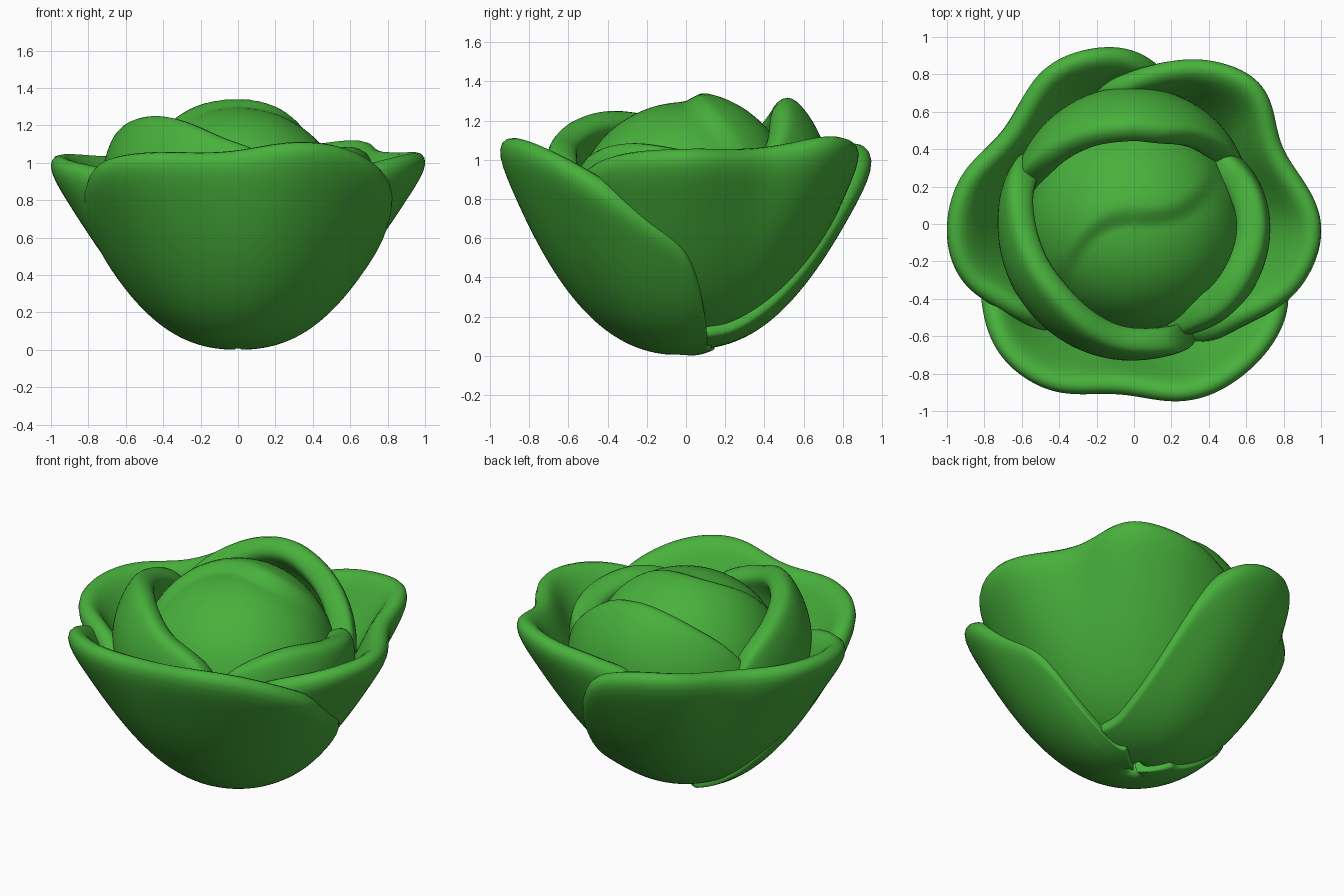
import bpy, bmesh, math

if "Cube" in bpy.data.objects:
    bpy.data.objects.remove(bpy.data.objects["Cube"])

green = bpy.data.materials.new("leaf_green")
green.diffuse_color = (0.065, 0.44, 0.045, 1)
green.use_nodes = True
green.node_tree.nodes["Principled BSDF"].inputs["Base Color"].default_value = green.diffuse_color


def interp(keys, a):
    """Smooth Hermite interpolation of (azimuth, flare, rim height) keys."""
    i = 0
    while i < len(keys) - 2 and a > keys[i + 1][0]:
        i += 1
    k0, k1 = keys[i], keys[i + 1]
    kp, kn = keys[max(i - 1, 0)], keys[min(i + 2, len(keys) - 1)]
    h = k1[0] - k0[0]
    s = (a - k0[0]) / h
    out = []
    for c in (1, 2):
        m0 = (k1[c] - kp[c]) / (k1[0] - kp[0]) * h
        m1 = (kn[c] - k0[c]) / (kn[0] - k0[0]) * h
        out.append((2*s**3 - 3*s**2 + 1) * k0[c] + (s**3 - 2*s**2 + s) * m0
                   + (3*s**2 - 2*s**3) * k1[c] + (s**3 - s**2) * m1)
    return out


def open_column(tuck, base):
    """Bowl profile for outer leaves, flaring at the rim."""
    def col(t, flare, top):
        t = 0.03 + 0.97 * t
        body = 0.99 * (max(top, 0.02) / 1.05) ** 0.417
        r = body * t * (1 - tuck * (1 - t**4)) + flare * t**5
        return r, base + (top - base) * t**2.4
    return col


def closed_column(t, flare, top):
    """Egg-shaped profile for inner leaves, closing inward at the top."""
    s = (top - 0.85) / 0.65
    p0, p1 = math.radians(-70), math.asin(max(-0.9, min(0.95, s)))
    p = p0 + (p1 - p0) * t
    return 0.72 * math.cos(p) + flare * t**2, 0.85 + math.sin(p) * 0.65


def finish(name, bm, thick=0):
    me = bpy.data.meshes.new(name)
    bm.to_mesh(me)
    bm.free()
    ob = bpy.data.objects.new(name, me)
    bpy.context.collection.objects.link(ob)
    me.materials.append(green)
    for p in me.polygons:
        p.use_smooth = True
    if thick:
        sol = ob.modifiers.new("thickness", 'SOLIDIFY')
        sol.thickness, sol.offset = thick, -1
        sub = ob.modifiers.new("rounding", 'SUBSURF')
        sub.levels = sub.render_levels = 2
    return ob


def leaf(name, keys, column, thick, nu=30, nv=10):
    bm = bmesh.new()
    a0, a1 = keys[0][0], keys[-1][0]
    grid = []
    for i in range(nu + 1):
        a = a0 + (a1 - a0) * i / nu
        flare, top = interp(keys, a)
        ca, sa = math.cos(math.radians(a)), math.sin(math.radians(a))
        row = []
        for j in range(nv + 1):
            r, z = column(j / nv, flare, top)
            row.append(bm.verts.new((r * ca, r * sa, z)))
        grid.append(row)
    for i in range(nu):
        for j in range(nv):
            bm.faces.new((grid[i][j], grid[i+1][j], grid[i+1][j+1], grid[i][j+1]))
    return finish(name, bm, thick)


# Outer leaves: keys are azimuth, outward flare, rim height
leaf("outer_leaf_front", [
    (-225, 0, .03), (-205, 0, .08), (-185, 0, .4), (-170, .01, .68), (-151, .04, .9),
    (-136, .08, .99), (-117, .06, 1.03), (-95, -.04, 1.04), (-72, .03, 1.09),
    (-53, .05, 1.05), (-30, .07, .88), (-15, .03, .7), (2, 0, .52), (10, 0, .25),
    (22, 0, .06), (40, 0, .03)],
    open_column(0, 0), 0.14, nu=36)
leaf("outer_leaf_left", [
    (15, 0, .1), (40, 0, .14), (60, 0, .32), (72, 0, .6), (82, 0, .86), (92, .02, .98),
    (105, .02, 1.05), (120, .01, 1.06), (144, -.09, 1.02), (165, .03, 1.02),
    (185, .08, 1.0), (200, .05, .97), (215, -.08, .94), (228, -.11, .84),
    (245, -.02, .4), (260, 0, .15)],
    open_column(.02, .03), 0.14)
leaf("outer_leaf_right", [
    (-75, -.02, .4), (-60, -.08, .75), (-45, -.12, .92), (-22, .02, 1.0), (0, .07, 1.02),
    (27, -.06, 1.04), (47, .05, 1.09), (65, .01, 1.07), (85, -.1, 1.03),
    (107, -.16, .87), (120, -.06, .3)],
    open_column(.05, .05), 0.14)

# Inner leaves wrapping the heart
leaf("inner_leaf_back", [
    (20, -.06, .65), (34, -.05, .95), (50, -.02, 1.15), (68, .02, 1.3), (90, .06, 1.35),
    (110, .05, 1.33), (130, .01, 1.25), (150, -.03, 1.1), (170, -.06, .8)],
    closed_column, 0.15)
leaf("inner_leaf_left", [
    (140, -.01, .7), (152, .01, 1.0), (163, .03, 1.12), (185, .03, 1.22), (205, .04, 1.27),
    (225, .04, 1.28), (245, .04, 1.24), (265, .03, 1.15), (280, .02, 1.08),
    (292, .02, .95), (302, .01, .6)],
    closed_column, 0.15)
leaf("inner_leaf_right", [
    (-75, -.1, .8), (-60, -.07, .98), (-45, -.01, 1.07), (-25, .02, 1.11), (0, .02, 1.07),
    (20, -.02, 1.02), (40, -.1, .95), (60, -.14, .65)],
    closed_column, 0.17)

# Heart: dome with an S-shaped fold across the top
bm = bmesh.new()
bmesh.ops.create_uvsphere(bm, u_segments=64, v_segments=48, radius=1)
for v in bm.verts:
    x, y, z = v.co.x * 0.58, v.co.y * 0.57, v.co.z
    fold = 0.04 + 4 * (x - 0.05) ** 3
    s = max(0, min(1, (y - fold) / 0.13 + 0.5))
    lift = 0.055 * s * s * (3 - 2 * s) * max(z, 0)
    v.co = (x, y, 0.74 + z * 0.555 + lift)
finish("heart", bm)
